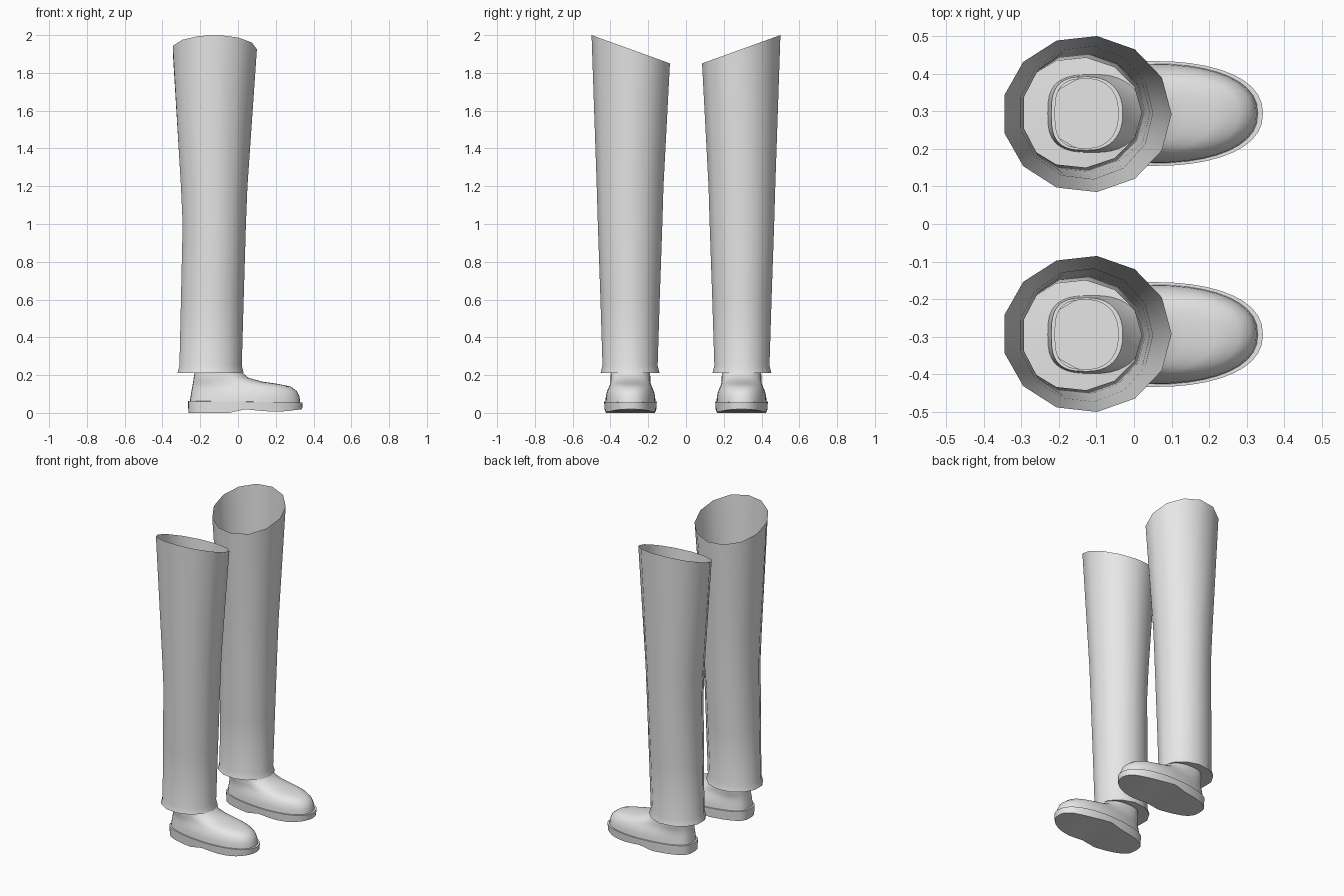
import bpy, math

if "Cube" in bpy.data.objects:
    bpy.data.objects.remove(bpy.data.objects["Cube"])

CY = 0.294  # sideways centre of a shoe

grey = bpy.data.materials.new("light grey")
grey.diffuse_color = (0.8, 0.8, 0.8, 1)
grey.use_nodes = True
grey.node_tree.nodes["Principled BSDF"].inputs["Base Color"].default_value = grey.diffuse_color


def make_part(name, rings, extra_faces=(), angle=40):
    """Skin stacked rings of equal length, then mirror to the other side."""
    n = len(rings[0])
    verts = [p for ring in rings for p in ring]
    faces = [(k * n + i, k * n + (i + 1) % n, (k + 1) * n + (i + 1) % n, (k + 1) * n + i)
             for k in range(len(rings) - 1) for i in range(n)]
    mesh = bpy.data.meshes.new(name)
    mesh.from_pydata(verts, [], faces + list(extra_faces))
    mesh.materials.append(grey)
    mesh.shade_smooth()
    mesh.set_sharp_from_angle(angle=math.radians(angle))
    obj = bpy.data.objects.new(name, mesh)
    bpy.context.collection.objects.link(obj)
    mirror = obj.modifiers.new("other side", 'MIRROR')
    mirror.use_axis = (False, True, False)
    mirror.use_mirror_merge = False
    return obj


# --- trouser legs: 13-sided tubes, slanted waist cut, flared hem turned inward
SIDES = 13


def trouser_ring(z, x0, x1, yc, ry, slope=0.0):
    flat = math.cos(math.pi / SIDES)
    rx = (x1 - x0) / (1 + flat)
    ring = []
    for i in range(SIDES):
        a = 2 * math.pi * i / SIDES
        dy = ry * math.sin(a)
        ring.append((x1 - rx + rx * math.cos(a), yc + dy, z + slope * dy))
    return ring


make_part("trouser_legs", [
    trouser_ring(0.216, -0.225, 0.012, 0.293, 0.098),
    trouser_ring(0.212, -0.320, 0.030, 0.296, 0.157),
    trouser_ring(0.250, -0.310, 0.020, 0.296, 0.147),
    trouser_ring(0.600, -0.302, 0.030, 0.296, 0.158),
    trouser_ring(1.000, -0.293, 0.042, 0.296, 0.172),
    trouser_ring(1.200, -0.302, 0.050, 0.296, 0.178),
    trouser_ring(1.925, -0.345, 0.100, 0.2925, 0.209, 0.361),
], angle=50)

# --- shoes
N = 40


def shoe_ring(x0, x1, w, z0, z1, heel=0.84, mid=0.5):
    """Rounded outline from heel x0 to toe x1; z runs from z0 to z1."""
    xc = x0 + (x1 - x0) * mid
    ring = []
    for i in range(N):
        a = 2 * math.pi * i / N
        c, s = math.cos(a), math.sin(a)
        e = 2 / 2.3 if c > 0 else 2 / 3
        half = (x1 - xc) if c > 0 else (xc - x0)
        x = xc + math.copysign(abs(c) ** e, c) * half
        t = (x - x0) / (x1 - x0)
        u = min(1, t / 0.55)
        width = w * (heel + (1 - heel) * u * u * (3 - 2 * u))
        y = CY + math.copysign(abs(s) ** e, s) * width
        ring.append((x, y, z0 + (z1 - z0) * t))
    return ring


# upper: vamp, ankle shaft, then lining back down to the insole
uppers = [
    shoe_ring(-0.255, 0.330, 0.133, 0.060, 0.052),
    shoe_ring(-0.251, 0.326, 0.131, 0.088, 0.085),
    shoe_ring(-0.247, 0.312, 0.125, 0.112, 0.115, 0.86),
    shoe_ring(-0.243, 0.280, 0.115, 0.132, 0.139, 0.92),
    shoe_ring(-0.240, 0.215, 0.108, 0.150, 0.153, 0.97),
    shoe_ring(-0.237, 0.130, 0.105, 0.168, 0.165, 1),
    shoe_ring(-0.234, 0.055, 0.105, 0.188, 0.186, 1),
    shoe_ring(-0.230, 0.020, 0.104, 0.212, 0.215, 1),
    shoe_ring(-0.220, -0.030, 0.098, 0.295, 0.295, 1),
    shoe_ring(-0.210, -0.042, 0.092, 0.295, 0.295, 1),
    shoe_ring(-0.218, 0.005, 0.094, 0.200, 0.200, 1),
    shoe_ring(-0.220, 0.030, 0.094, 0.080, 0.075, 1),
]
last = (len(uppers) - 1) * N
make_part("shoe_uppers", uppers, [tuple(range(last, last + N))])


def sole_bottom(x):
    """Flat heel block, raised arch, ball of the foot and toe spring."""
    pts = [(-0.30, 0.0), (-0.045, 0.0), (0.0, 0.022), (0.17, 0.007), (0.25, 0.008), (0.36, 0.022)]
    for (xa, za), (xb, zb) in zip(pts, pts[1:]):
        if x <= xb:
            return za + (zb - za) * (x - xa) / (xb - xa)
    return pts[-1][1]


outline = shoe_ring(-0.265, 0.343, 0.140, 0.062, 0.056)
bottom = [(x * 0.99, CY + (y - CY) * 0.98, sole_bottom(x)) for x, y, z in outline]
top_inner = shoe_ring(-0.245, 0.320, 0.124, 0.064, 0.056)
# underside strips join left and right points of the outline
under = [(0, N - 1, 1)]
under += [(i, N - i, N - i - 1, i + 1) for i in range(1, N // 2 - 1)]
under += [(N // 2 - 1, N // 2 + 1, N // 2)]
make_part("shoe_soles", [bottom, outline, top_inner], under, angle=25)
